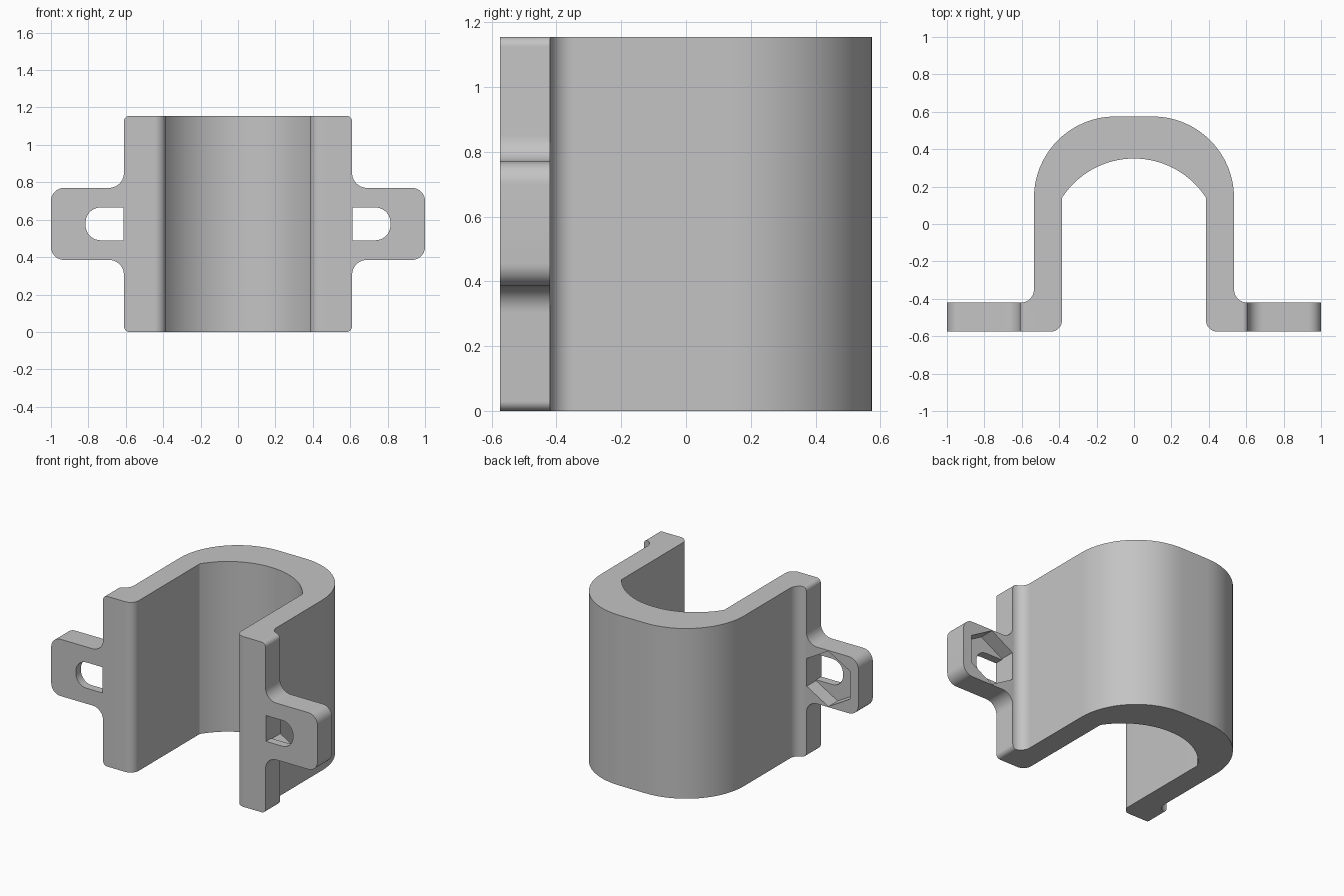
import bpy, bmesh
from math import sin, cos, pi, radians
from mathutils import Vector

if "Cube" in bpy.data.objects:
    bpy.data.objects.remove(bpy.data.objects["Cube"])

HEIGHT = 1.155
MID = HEIGHT / 2
BACK = -0.42      # rear face of the mounting ears
FRONT = -0.575    # mounting plane


def rounded(corners, steps=10):
    """Polygon from (u, v, radius) corners, with each corner rounded."""
    out = []
    for i, (u, v, r) in enumerate(corners):
        p = Vector((u, v))
        if r == 0:
            out.append(p)
            continue
        a = (Vector(corners[i - 1][:2]) - p).normalized()
        b = (Vector(corners[(i + 1) % len(corners)][:2]) - p).normalized()
        # all rounded corners here are right angles
        centre = p + (a + b) * r
        for k in range(steps + 1):
            t = pi / 2 * k / steps
            out.append(centre - b * r * cos(t) - a * r * sin(t))
    return out


def mirrored(half):
    return half + [(-u, v, r) for u, v, r in reversed(half)]


def prism(name, outline, start, end, axis):
    """Extrude an outline along z (outline is x, y) or y (outline is x, z)."""
    def place(p, d):
        return (p.x, p.y, d) if axis == "z" else (p.x, d, p.y)
    bm = bmesh.new()
    face = bm.faces.new([bm.verts.new(place(p, start)) for p in outline])
    top = bmesh.ops.extrude_face_region(bm, geom=[face])["geom"]
    shift = Vector((0, 0, end - start)) if axis == "z" else Vector((0, end - start, 0))
    bmesh.ops.translate(bm, vec=shift, verts=[g for g in top if isinstance(g, bmesh.types.BMVert)])
    bmesh.ops.recalc_face_normals(bm, faces=bm.faces)
    mesh = bpy.data.meshes.new(name)
    bm.to_mesh(mesh)
    bm.free()
    obj = bpy.data.objects.new(name, mesh)
    bpy.context.collection.objects.link(obj)
    return obj


def carve(target, cutter, operation):
    cutter.hide_render = True
    mod = target.modifiers.new("carve", "BOOLEAN")
    mod.operation, mod.solver, mod.object = operation, "EXACT", cutter
    bpy.context.view_layer.objects.active = target
    bpy.ops.object.modifier_apply(modifier=mod.name)
    bpy.data.objects.remove(cutter)


# Arched saddle with feet, as one plan profile
inner_r, inner_y, span = 0.458, -0.108, 0.999
arch = [(inner_r * sin(span * k / 16), inner_y + inner_r * cos(span * k / 16), 0)
        for k in range(16, 0, -1)]
half = [(0.535, 0.575, 0.435), (0.535, BACK, 0.07), (1.1, BACK, 0),
        (1.1, FRONT, 0), (0.385, FRONT, 0.06)] + arch
clamp = prism("saddle_clamp", rounded(mirrored(half), 16), -0.1, HEIGHT + 0.1, "z")

# Front silhouette: tall feet with a short ear on each side
upper = [(0.61, HEIGHT, 0.03), (0.61, 0.77, 0.08), (1.0, 0.77, 0.07)]
lower = [(u, HEIGHT - v, r) for u, v, r in reversed(upper)]
carve(clamp, prism("silhouette", rounded(mirrored(upper + lower)), -1, 1, "y"), "INTERSECT")

# Slot from the front and hexagonal nut pocket from the back of each ear
for side in (-1, 1):
    slot = [(side * u, MID + v, r) for u, v, r in
            ((0.613, 0.0875, 0), (0.815, 0.0875, 0.08),
             (0.815, -0.0875, 0.08), (0.613, -0.0875, 0))]
    hexagon = [Vector((side * 0.775 + 0.188 * sin(k * pi / 3), MID + 0.188 * cos(k * pi / 3)))
               for k in range(6)]
    carve(clamp, prism("nut_pocket", hexagon, BACK - 0.1, -0.3, "y"), "DIFFERENCE")
    carve(clamp, prism("slot", rounded(slot), -0.7, BACK - 0.05, "y"), "DIFFERENCE")

# Material and shading
grey = bpy.data.materials.new("light_grey")
grey.use_nodes = True
colour = (0.55, 0.55, 0.55, 1)
grey.diffuse_color = colour
grey.node_tree.nodes["Principled BSDF"].inputs["Base Color"].default_value = colour
clamp.data.materials.clear()
clamp.data.materials.append(grey)
for poly in clamp.data.polygons:
    poly.material_index = 0
bpy.ops.object.select_all(action="DESELECT")
clamp.select_set(True)
bpy.context.view_layer.objects.active = clamp
bpy.ops.object.shade_smooth_by_angle(angle=radians(30))
